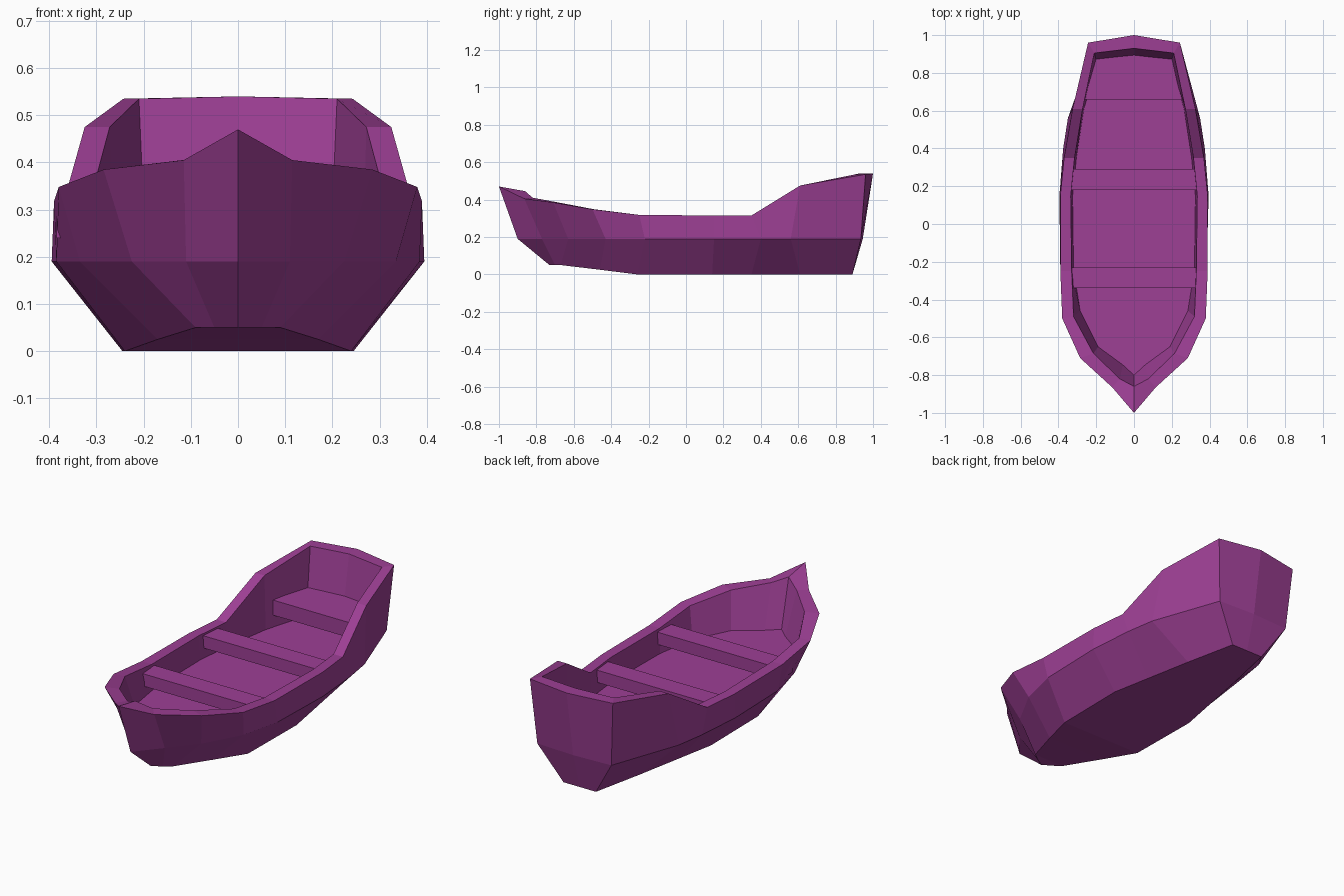
import bpy

if "Cube" in bpy.data.objects:
    bpy.data.objects.remove(bpy.data.objects["Cube"])

mat = bpy.data.materials.new("purple")
mat.diffuse_color = (0.34, 0.05, 0.30, 1)
mat.use_nodes = True
mat.node_tree.nodes["Principled BSDF"].inputs["Base Color"].default_value = mat.diffuse_color


def make_object(name, verts, faces):
    mesh = bpy.data.meshes.new(name)
    mesh.from_pydata(verts, [], faces)
    mesh.materials.append(mat)
    mesh.validate()
    obj = bpy.data.objects.new(name, mesh)
    bpy.context.collection.objects.link(obj)
    return obj


def full_ring(half):
    """Close a half outline (bow centre to stern centre) by mirroring it."""
    return half + [(-x, y, z) for x, y, z in half[-2:0:-1]]


def level(points, z):
    return [(x, y, z) for x, y in points]


# Half outlines, bow to stern
keel = [(0, -.73, .05), (.05, -.70, .05), (.09, -.67, .05), (.17, -.46, .025),
        (.24, -.26, 0), (.245, .14, 0), (.205, .35, 0), (.155, .61, 0),
        (.095, .89, 0), (0, .89, 0)]
chine = level([(0, -.90), (.11, -.77), (.225, -.63), (.335, -.43), (.385, -.22),
               (.395, .15), (.375, .40), (.35, .56), (.217, .935), (0, .945)], .19)
rim_out = [(0, -1, .47), (.115, -.865, .405), (.285, -.71, .385), (.38, -.50, .348),
           (.39, -.25, .318), (.39, .15, .315), (.37, .35, .315), (.325, .61, .475),
           (.243, .96, .535), (0, 1, .54)]
rim_in = [(0, -.86, .445), (.075, -.82, .41), (.215, -.685, .385), (.32, -.49, .348),
          (.33, -.25, .318), (.335, .15, .315), (.315, .35, .315), (.272, .61, .475),
          (.21, .905, .535), (0, .93, .54)]
floor = level([(0, -.80), (.06, -.745), (.19, -.65), (.285, -.46), (.32, -.24),
               (.325, .15), (.305, .35), (.265, .61), (.195, .85), (0, .87)], .19)

# Hull: skin the rings and cap the keel and the floor
rings = [full_ring(r) for r in (keel, chine, rim_out, rim_in, floor)]
n = len(rings[0])
verts = [v for ring in rings for v in ring]
faces = []
for r in range(len(rings) - 1):
    for i in range(n):
        j = (i + 1) % n
        a, b = r * n, (r + 1) * n
        faces.append((a + i, a + j, b + j, b + i))
for base, flip in ((0, True), ((len(rings) - 1) * n, False)):
    for i in range(n // 2):
        loop = [i, i + 1, (n - i - 1) % n, (n - i) % n]
        loop = list(dict.fromkeys(loop))
        face = [base + k for k in loop]
        faces.append(face[::-1] if flip else face)
make_object("hull", verts, faces)


# Seats: straight planks with an optional taper toward the stern
def plank(name, y0, y1, left, right, taper, z0, z1):
    outline = [(-left, y0), (right, y0), (right - taper, y1), (-left + taper, y1)]
    v = level(outline, z0) + level(outline, z1)
    f = [(3, 2, 1, 0), (4, 5, 6, 7)]
    f += [(i, (i + 1) % 4, (i + 1) % 4 + 4, i + 4) for i in range(4)]
    make_object(name, v, f)


plank("front_bench", -.34, -.23, .385, .35, 0, .24, .305)
plank("middle_bench", .18, .29, .35, .36, 0, .24, .305)
plank("stern_seat", .66, .90, .28, .28, .06, .25, .33)
